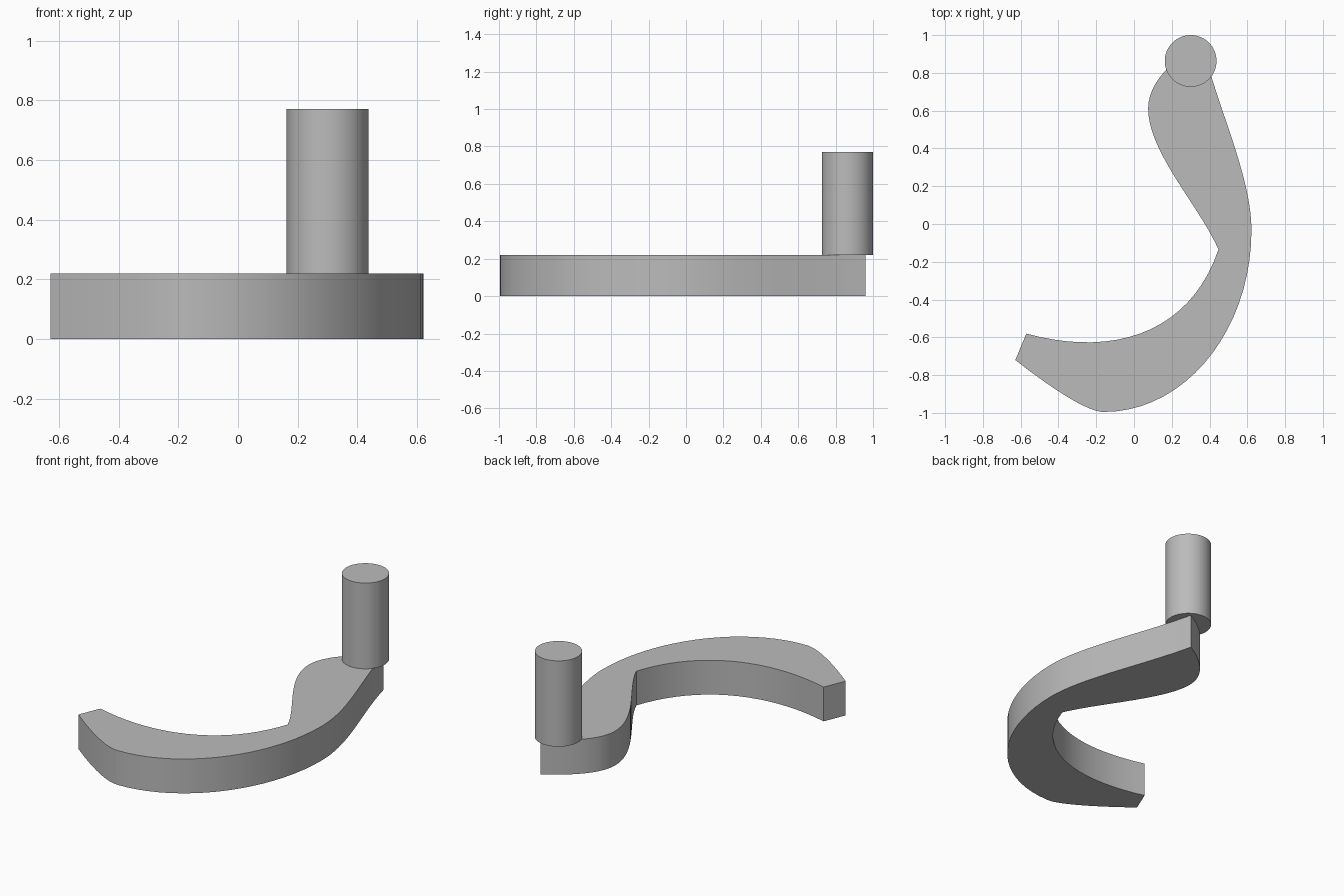
import bpy, bmesh
from mathutils import Vector
from mathutils.geometry import interpolate_bezier

if "Cube" in bpy.data.objects:
    bpy.data.objects.remove(bpy.data.objects["Cube"], do_unlink=True)

grey = bpy.data.materials.new("plain_grey")
grey.use_nodes = True
colour = (0.5, 0.5, 0.5, 1)
grey.diffuse_color = colour
grey.node_tree.nodes["Principled BSDF"].inputs["Base Color"].default_value = colour

PLATE_TOP, PIN_TOP = 0.22, 0.77


def finish(obj):
    obj.data.materials.append(grey)
    bpy.ops.object.select_all(action='DESELECT')
    obj.select_set(True)
    bpy.context.view_layer.objects.active = obj
    bpy.ops.object.shade_smooth_by_angle(angle=0.5)


# Outline of the hooked arm: handle, handle, end point of each curved section
start = (0.36, 0.96)
outer = [
    [(0.44, 0.62), (0.62, 0.26), (0.622, -0.03)],
    [(0.622, -0.563), (0.272, -0.995), (-0.16, -0.995)],
    [(-0.25, -0.995), (-0.45, -0.86), (-0.628, -0.72)],
]
inner = [
    [(-0.1, -0.71), (0.3, -0.57), (0.447, -0.135)],
    [(0.35, 0.09), (0.075, 0.38), (0.075, 0.61)],
    [(0.075, 0.73), (0.17, 0.85), start],
]


def trace(begin, sections):
    points = [Vector(begin)]
    for h1, h2, end in sections:
        points += interpolate_bezier(points[-1], Vector(h1), Vector(h2), Vector(end), 20)[1:]
    return points


outline = trace(start, outer) + trace((-0.57, -0.58), inner)[:-1]

# Arm: extruded outline
bm = bmesh.new()
base = bm.faces.new([bm.verts.new((p.x, p.y, 0)) for p in outline])
top = bmesh.ops.extrude_face_region(bm, geom=[base], use_keep_orig=True)
bmesh.ops.translate(bm, vec=(0, 0, PLATE_TOP),
                    verts=[v for v in top["geom"] if isinstance(v, bmesh.types.BMVert)])
bmesh.ops.recalc_face_normals(bm, faces=bm.faces)
mesh = bpy.data.meshes.new("hooked_arm")
bm.to_mesh(mesh)
bm.free()
arm = bpy.data.objects.new("hooked_arm", mesh)
bpy.context.collection.objects.link(arm)
finish(arm)

# Upright pin standing on the arm's rear end
bpy.ops.mesh.primitive_cylinder_add(vertices=64, radius=0.137, depth=PIN_TOP - PLATE_TOP,
                                    location=(0.3, 0.863, (PIN_TOP + PLATE_TOP) / 2))
pin = bpy.context.object
pin.name = "upright_pin"
finish(pin)
